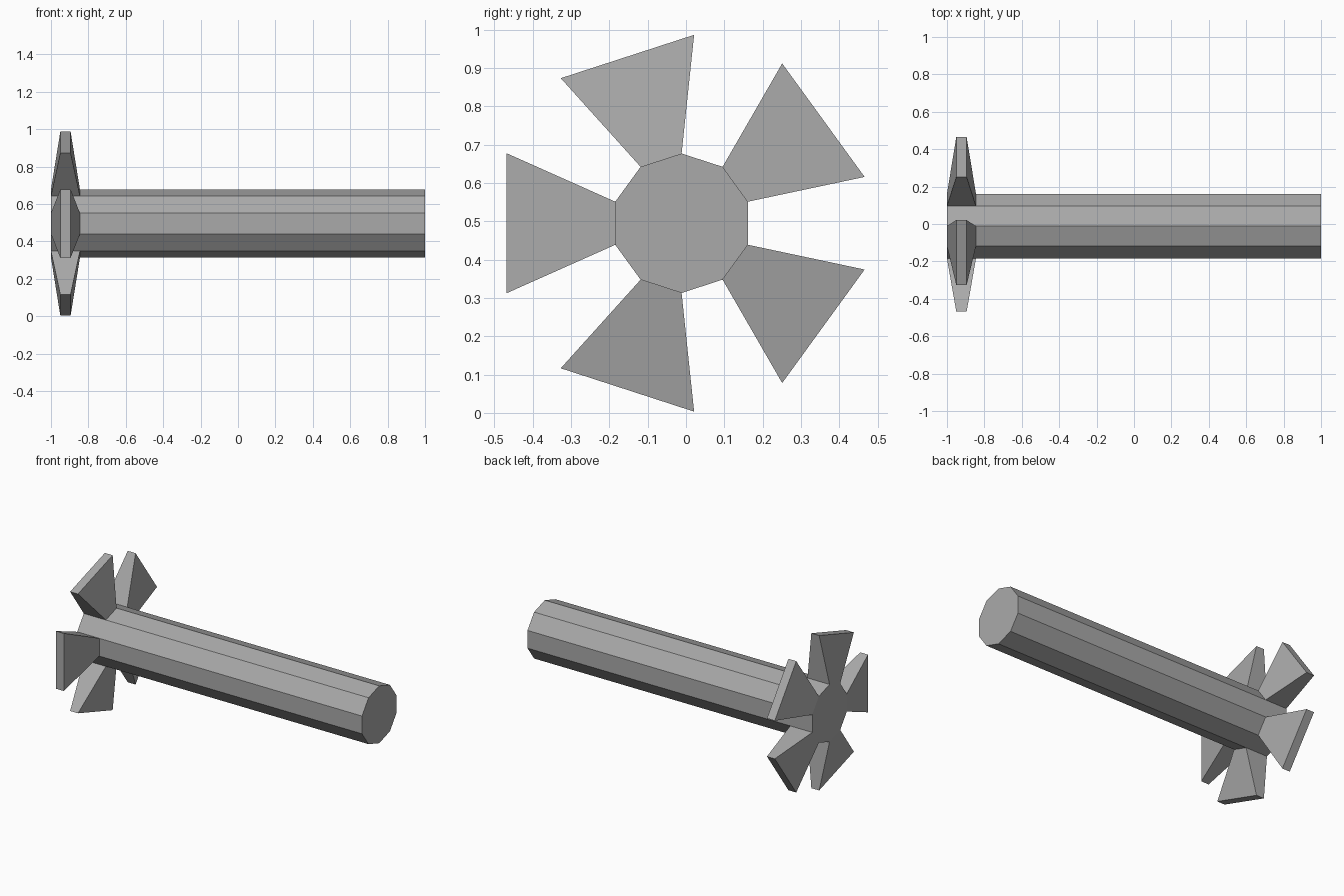
import bpy, bmesh
from math import cos, sin, pi, radians
from mathutils import Vector

cube = bpy.data.objects.get("Cube")
if cube:
    bpy.data.objects.remove(cube, do_unlink=True)

grey = bpy.data.materials.new("plain grey")
grey.use_nodes = True
colour = (0.4, 0.4, 0.4, 1)
grey.diffuse_color = colour
grey.node_tree.nodes["Principled BSDF"].inputs["Base Color"].default_value = colour

SIDES, RADIUS = 10, 0.182
CENTRE = Vector((0, -0.0115, 0.495))
TAIL, COLLAR, END = -1.0, -0.845, 1.0


def around(x, radius, angle):
    return CENTRE + Vector((x, radius * cos(angle), radius * sin(angle)))


bm = bmesh.new()

# Ten-sided shaft: a short finned collar followed by the long plain body
rings = [[bm.verts.new(around(x, RADIUS, radians(18) + i * 2 * pi / SIDES))
          for i in range(SIDES)] for x in (TAIL, COLLAR, END)]
collar_faces = []
for near, far in zip(rings, rings[1:]):
    for i in range(SIDES):
        j = (i + 1) % SIDES
        face = bm.faces.new((near[i], near[j], far[j], far[i]))
        if near is rings[0]:
            collar_faces.append(face)
bm.faces.new(rings[0])
bm.faces.new(rings[-1])

# Five fins: every other collar face drawn outward, flaring wide and thinning
REACH, HALF_WIDTH, HALF_THICK = 0.4575, 0.183, 0.0275
for i in range(0, SIDES, 2):
    angle = radians(36) + i * 2 * pi / SIDES
    out = Vector((0, cos(angle), sin(angle)))
    side = Vector((0, -sin(angle), cos(angle)))
    tip = bmesh.ops.extrude_discrete_faces(bm, faces=[collar_faces[i]])["faces"][0]
    middle = CENTRE + out * REACH + Vector(((TAIL + COLLAR) / 2, 0, 0))
    for v in tip.verts:
        offset = v.co - middle
        across = HALF_WIDTH if offset.dot(side) > 0 else -HALF_WIDTH
        along = HALF_THICK if offset.x > 0 else -HALF_THICK
        v.co = middle + side * across + Vector((along, 0, 0))

bmesh.ops.remove_doubles(bm, verts=bm.verts, dist=0.0001)
bmesh.ops.recalc_face_normals(bm, faces=bm.faces)

mesh = bpy.data.meshes.new("finned_shaft")
bm.to_mesh(mesh)
bm.free()
mesh.materials.append(grey)
bpy.context.collection.objects.link(bpy.data.objects.new("finned_shaft", mesh))
